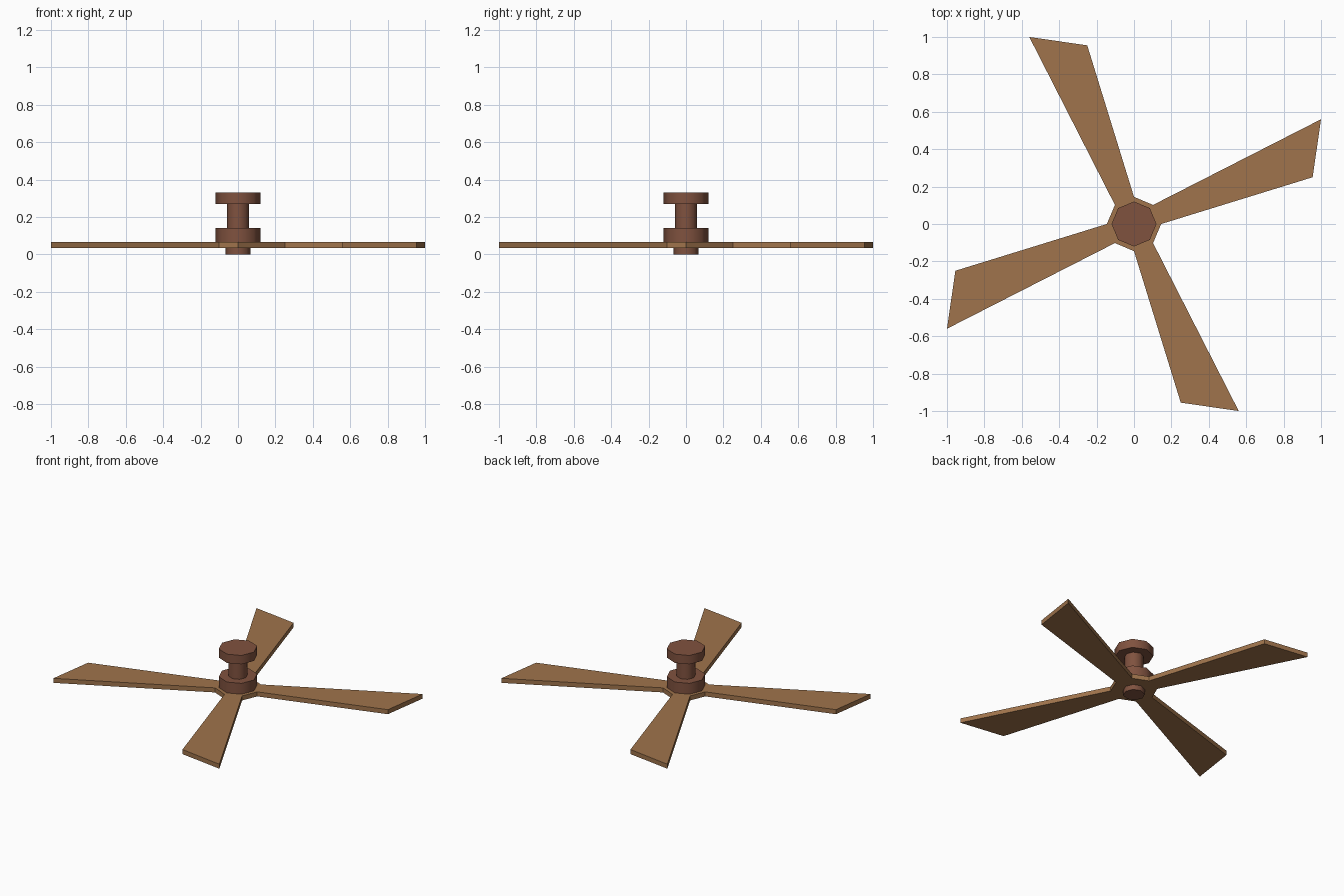
import bpy, bmesh, math

if "Cube" in bpy.data.objects:
    bpy.data.objects.remove(bpy.data.objects["Cube"])


def material(name, srgb):
    m = bpy.data.materials.new(name)
    lin = [((c / 255 + 0.055) / 1.055) ** 2.4 for c in srgb]
    m.diffuse_color = (*lin, 1)
    m.use_nodes = True
    m.node_tree.nodes["Principled BSDF"].inputs["Base Color"].default_value = m.diffuse_color
    return m


wood = material("light wood", (160, 116, 76))
brown = material("dark brown", (128, 82, 63))


def finish(bm, name, mat):
    bmesh.ops.recalc_face_normals(bm, faces=bm.faces)
    me = bpy.data.meshes.new(name)
    bm.to_mesh(me)
    bm.free()
    me.materials.append(mat)
    ob = bpy.data.objects.new(name, me)
    bpy.context.collection.objects.link(ob)
    return ob


def drum(name, r, z0, z1):
    """Eight-sided upright drum with smooth sides and sharp rims."""
    bm = bmesh.new()
    ring = [bm.verts.new((r * math.cos(i * math.pi / 4), r * math.sin(i * math.pi / 4), z0))
            for i in range(8)]
    face = bm.faces.new(ring)
    ext = bmesh.ops.extrude_face_region(bm, geom=[face], use_keep_orig=True)
    top = [v for v in ext["geom"] if isinstance(v, bmesh.types.BMVert)]
    bmesh.ops.translate(bm, verts=top, vec=(0, 0, z1 - z0))
    ob = finish(bm, name, brown)
    bpy.ops.object.select_all(action='DESELECT')
    ob.select_set(True)
    bpy.context.view_layer.objects.active = ob
    bpy.ops.object.shade_smooth_by_angle(angle=math.radians(60))


# Ceiling mount, rod, motor and bottom cap
drum("ceiling_mount", 0.12, 0.27, 0.33)
drum("rod", 0.06, 0.14, 0.27)
drum("motor_housing", 0.12, 0.066, 0.14)
drum("bottom_cap", 0.067, 0.0, 0.035)

# Four flared blades joined at the centre: one quarter outline, turned four times
quarter = [(0.145, 0.0), (0.955, 0.25), (1.0, 0.56), (0.102, 0.102)]
outline = []
for k in range(4):
    for x, y in quarter:
        for _ in range(k):
            x, y = -y, x
        outline.append((x, y))

bm = bmesh.new()
low = [bm.verts.new((x, y, 0.035)) for x, y in outline]
high = [bm.verts.new((x, y, 0.066)) for x, y in outline]
n = len(outline)
for i in range(n):
    j = (i + 1) % n
    bm.faces.new((low[i], low[j], high[j], high[i]))
for loop in (low, high):
    for k in range(4):
        bm.faces.new(loop[4 * k:4 * k + 4])
    # centre plate between the blade roots
    bm.faces.new([loop[i] for k in range(4) for i in (4 * k, 4 * k + 3)])
finish(bm, "fan_blades", wood)
